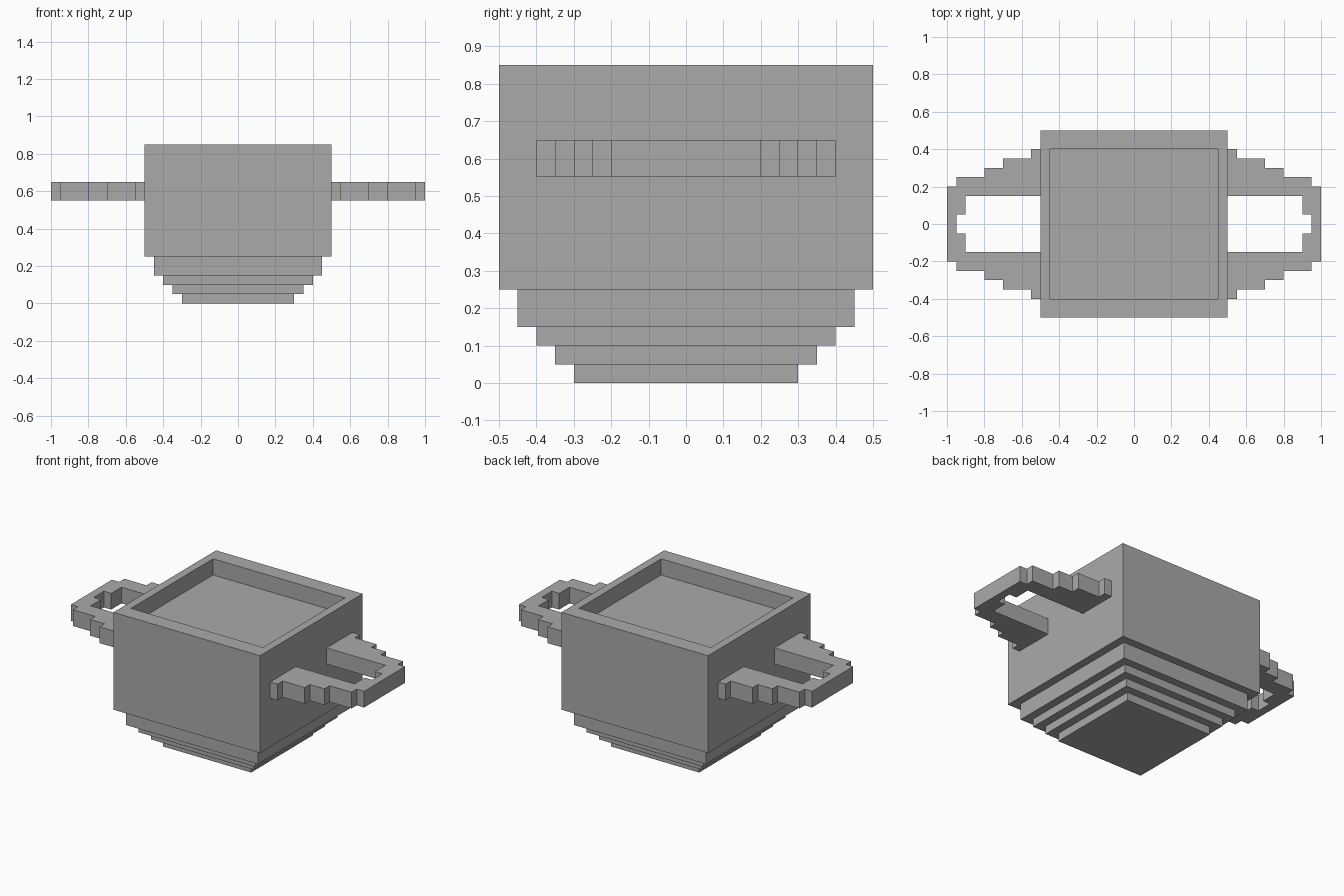
import bpy
import bmesh

cube = bpy.data.objects.get("Cube")
if cube:
    bpy.data.objects.remove(cube, do_unlink=True)

GREY = (0.4, 0.4, 0.4, 1.0)
grey = bpy.data.materials.new("plain_grey")
grey.use_nodes = True
grey.diffuse_color = GREY
grey.node_tree.nodes["Principled BSDF"].inputs["Base Color"].default_value = GREY


def add_object(name, bm):
    bmesh.ops.recalc_face_normals(bm, faces=bm.faces)
    mesh = bpy.data.meshes.new(name)
    bm.to_mesh(mesh)
    bm.free()
    mesh.materials.append(grey)
    obj = bpy.data.objects.new(name, mesh)
    bpy.context.collection.objects.link(obj)
    return obj


def ring(bm, hx, hy, z):
    corners = ((-hx, -hy), (hx, -hy), (hx, hy), (-hx, hy))
    return [bm.verts.new((x, y, z)) for x, y in corners]


# Pot: stepped foot, straight walls, then the rim and shallow recess
bm = bmesh.new()
tiers = [(0.3, 0, 0.05), (0.35, 0.05, 0.1), (0.4, 0.1, 0.15),
         (0.45, 0.15, 0.25), (0.5, 0.25, 0.85)]
rings = [ring(bm, h, h, z) for h, low, high in tiers for z in (low, high)]
rings += [ring(bm, 0.45, 0.4, z) for z in (0.85, 0.75)]
for lower, upper in zip(rings, rings[1:]):
    for i in range(4):
        j = (i + 1) % 4
        bm.faces.new((lower[i], lower[j], upper[j], upper[i]))
bm.faces.new(rings[0])
bm.faces.new(rings[-1])
add_object("pot_body", bm)

# Handles: stepped loop outline, mirrored front to back, extruded upwards
half = [(0.5, 0.15), (0.5, 0.4), (0.55, 0.4), (0.55, 0.35), (0.7, 0.35),
        (0.7, 0.3), (0.8, 0.3), (0.8, 0.25), (0.95, 0.25), (0.95, 0.2), (1.0, 0.2)]
inner = [(0.95, 0.05), (0.9, 0.05), (0.9, 0.15)]


def mirrored(points):
    return [(x, -y) for x, y in reversed(points)]


outline = half + mirrored(half) + mirrored(inner) + inner

for name, side in (("left_handle", 1), ("right_handle", -1)):
    bm = bmesh.new()
    face = bm.faces.new([bm.verts.new((side * x, y, 0.55)) for x, y in outline])
    top = bmesh.ops.extrude_face_region(bm, geom=[face])["geom"]
    bmesh.ops.translate(bm, vec=(0, 0, 0.1),
                        verts=[v for v in top if isinstance(v, bmesh.types.BMVert)])
    add_object(name, bm)
